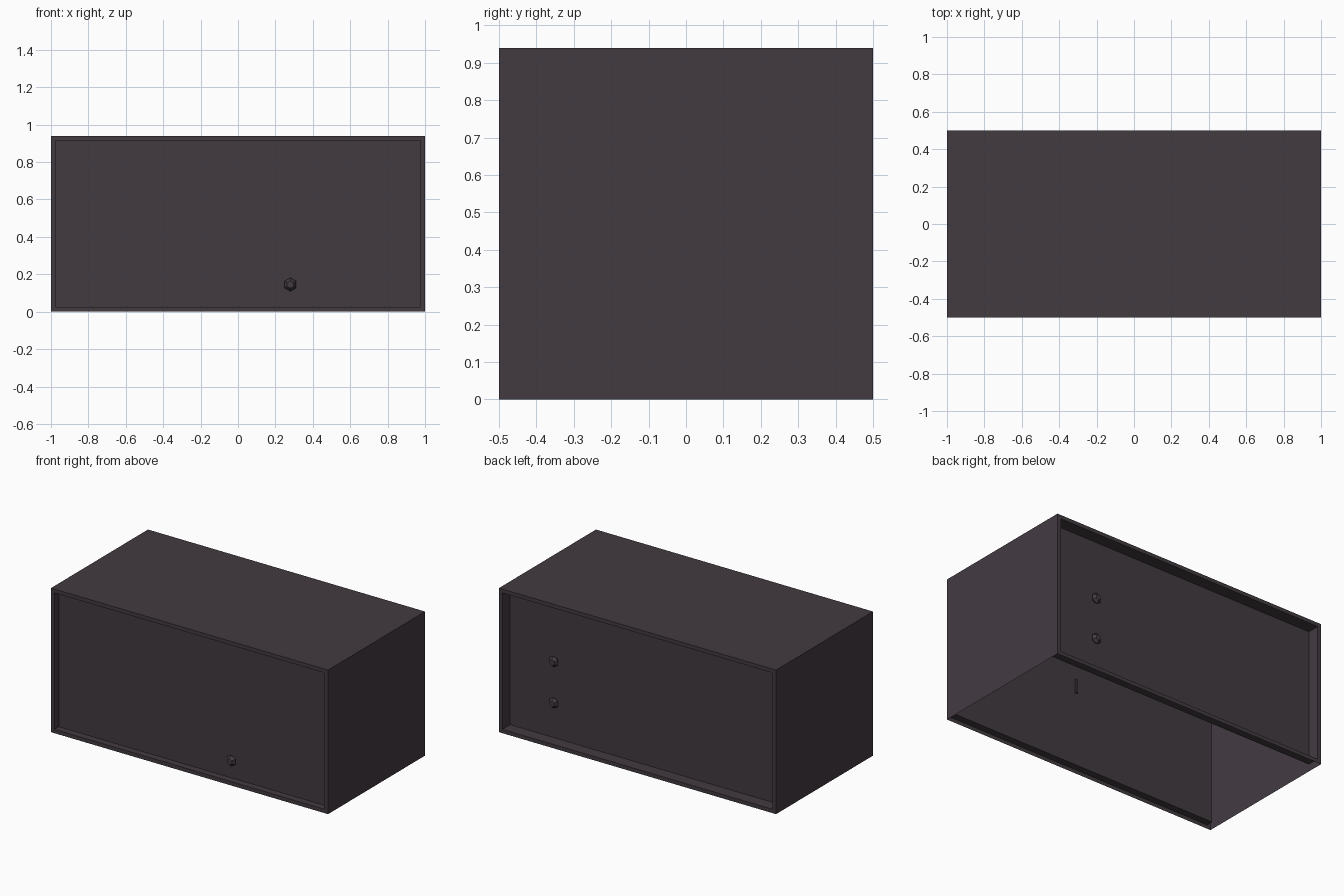
import bpy, bmesh, math
from mathutils import Matrix, Vector

if "Cube" in bpy.data.objects:
    bpy.data.objects.remove(bpy.data.objects["Cube"])

H = 0.94
mat = bpy.data.materials.new("dark_plum_grey")
mat.diffuse_color = (0.055, 0.043, 0.053, 1)
mat.use_nodes = True
mat.node_tree.nodes["Principled BSDF"].inputs["Base Color"].default_value = mat.diffuse_color


def finish(name, bm):
    mesh = bpy.data.meshes.new(name)
    bm.to_mesh(mesh)
    bm.free()
    mesh.materials.append(mat)
    ob = bpy.data.objects.new(name, mesh)
    bpy.context.collection.objects.link(ob)
    return ob


# Cabinet shell: thin box, open underneath, recessed front and back panels
bm = bmesh.new()
bmesh.ops.create_cube(bm, size=1, matrix=Matrix.Translation((0, 0, H / 2)) @ Matrix.Diagonal((2, 1, H, 1)))
bm.normal_update()
for sign, depth in ((-1, 0.045), (1, 0.08)):
    face = next(f for f in bm.faces if f.normal.y * sign > 0.9)
    bmesh.ops.inset_individual(bm, faces=[face], thickness=0.025, use_even_offset=True)
    panel = bmesh.ops.extrude_discrete_faces(bm, faces=[face])["faces"][0]
    bmesh.ops.translate(bm, verts=panel.verts, vec=Vector((0, -sign * depth, 0)))
    bm.normal_update()
bottom = [f for f in bm.faces if f.normal.z < -0.9 and f.calc_center_median().z < 0.001]
bmesh.ops.delete(bm, geom=bottom, context="FACES")
finish("cabinet_shell", bm)


# Six-sided domed knobs sitting on the recessed panels
def knob(name, x, y, z, sign):
    bm = bmesh.new()
    rings = []
    for r, d in ((0.022, 0), (0.036, 0.016), (0.02, 0.034)):
        rings.append([bm.verts.new((x + r * math.sin(i * math.pi / 3),
                                    y + sign * d,
                                    z + r * math.cos(i * math.pi / 3))) for i in range(6)])
    for a, b in zip(rings, rings[1:]):
        for i in range(6):
            j = (i + 1) % 6
            bm.faces.new((a[i], a[j], b[j], b[i]))
    bm.faces.new(rings[-1])
    bmesh.ops.recalc_face_normals(bm, faces=bm.faces)
    finish(name, bm)


knob("front_knob", 0.28, -0.455, 0.145, -1)
knob("back_knob_lower", 0.65, 0.42, 0.26, 1)
knob("back_knob_upper", 0.65, 0.42, 0.53, 1)

# Small upright strip on the inside of the front panel
bm = bmesh.new()
bmesh.ops.create_cube(bm, size=1, matrix=Matrix.Translation((0.06, -0.449, 0.55)) @ Matrix.Diagonal((0.015, 0.012, 0.09, 1)))
finish("inner_strip", bm)
